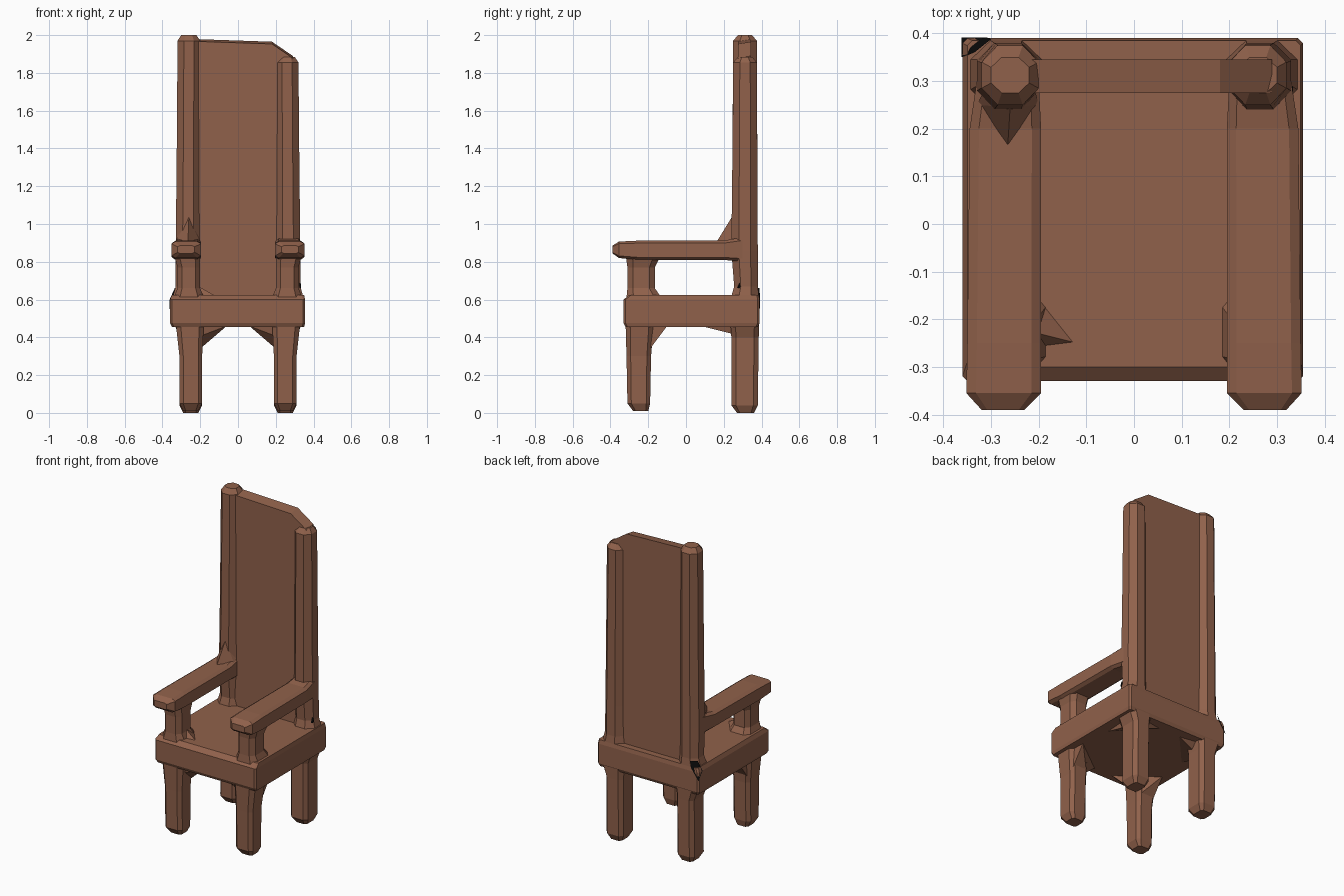
import bpy, bmesh
from mathutils import Vector


def material(name, rgb):
    m = bpy.data.materials.new(name)
    m.diffuse_color = (*rgb, 1)
    return m


WOOD = material("brown wood", (0.28, 0.12, 0.07))
DARK = material("black", (0.003, 0.003, 0.003))


def finish(name, bm, mat=WOOD):
    bmesh.ops.recalc_face_normals(bm, faces=bm.faces[:])
    me = bpy.data.meshes.new(name)
    bm.to_mesh(me)
    bm.free()
    me.materials.append(mat)
    ob = bpy.data.objects.new(name, me)
    bpy.context.collection.objects.link(ob)
    return ob


def loft(name, rings, c=0.2, along_y=False):
    """Chamfered bar through rings of (position, min u, max u, min v, max v)."""
    bm = bmesh.new()
    loops = []
    for t, u0, u1, v0, v1 in rings:
        a, b = (u1 - u0) * c, (v1 - v0) * c
        pts = [(u0 + a, v0), (u1 - a, v0), (u1, v0 + b), (u1, v1 - b),
               (u1 - a, v1), (u0 + a, v1), (u0, v1 - b), (u0, v0 + b)]
        loops.append([bm.verts.new((u, t, v) if along_y else (u, v, t)) for u, v in pts])
    for p, q in zip(loops, loops[1:]):
        for i in range(8):
            j = (i + 1) % 8
            bm.faces.new((p[i], p[j], q[j], q[i]))
    bm.faces.new(loops[0])
    bm.faces.new(loops[-1])
    return finish(name, bm)


def hull(name, pts, mat=WOOD):
    bm = bmesh.new()
    for p in pts:
        bm.verts.new(p)
    bmesh.ops.convex_hull(bm, input=bm.verts[:])
    return finish(name, bm, mat)


def side(s, lo, hi):
    return (lo, hi) if s > 0 else (-hi, -lo)


# seat slab with a slightly bevelled front top edge
loft("seat", [(0.455, -0.35, 0.35, -0.32, 0.38), (0.475, -0.36, 0.355, -0.33, 0.39),
              (0.60, -0.36, 0.355, -0.33, 0.39), (0.625, -0.35, 0.35, -0.30, 0.385)], c=0.015)

for s, word in ((-1, "left"), (1, "right")):
    x0, x1 = side(s, 0.19, 0.31)
    f0, f1 = side(s, 0.21, 0.29)
    # legs with tapered feet
    loft(word + "_front_leg", [(0.01, f0, f1, -0.28, -0.20), (0.05, x0, x1, -0.31, -0.19),
                               (0.30, x0, x1, -0.315, -0.185), (0.48, *side(s, 0.18, 0.33), -0.32, -0.17)], c=0.17)
    loft(word + "_back_leg", [(0.0, f0, f1, 0.27, 0.36), (0.04, x0, x1, 0.24, 0.38),
                              (0.40, x0, x1, 0.24, 0.385), (0.48, *side(s, 0.18, 0.34), 0.235, 0.388)], c=0.17)
    # corner braces under the seat
    hull(word + "_front_brace", [(s * 0.20, -0.19, 0.34), (s * 0.30, -0.19, 0.34), (s * 0.19, -0.27, 0.41),
                                 (s * 0.30, -0.10, 0.46), (s * 0.06, -0.28, 0.46), (s * 0.31, -0.28, 0.46)])
    hull(word + "_back_brace", [(s * 0.19, 0.30, 0.42), (s * 0.28, 0.24, 0.42), (s * 0.28, 0.08, 0.46),
                                (s * 0.06, 0.32, 0.46), (s * 0.30, 0.36, 0.46)])
    # arm support, waisted
    loft(word + "_arm_support", [(0.61, *side(s, 0.18, 0.34), -0.315, -0.13), (0.66, *side(s, 0.20, 0.32), -0.31, -0.165),
                                 (0.77, *side(s, 0.20, 0.32), -0.31, -0.165), (0.84, *side(s, 0.20, 0.34), -0.32, -0.13)], c=0.2)
    # armrest with blunt front end
    loft(word + "_armrest", [(-0.39, *side(s, 0.23, 0.32), 0.845, 0.885), (-0.355, *side(s, 0.195, 0.352), 0.82, 0.907),
                             (-0.25, *side(s, 0.195, 0.35), 0.81, 0.912), (0.20, *side(s, 0.195, 0.345), 0.81, 0.912),
                             (0.30, *side(s, 0.20, 0.33), 0.80, 0.93)], c=0.13, along_y=True)
    # back post
    top = 2.0 if s < 0 else 1.885
    loft(word + "_back_post", [(0.60, *side(s, 0.19, 0.35), 0.235, 0.388), (0.67, *side(s, 0.20, 0.33), 0.255, 0.38),
                               (0.86, *side(s, 0.20, 0.33), 0.24, 0.38), (1.3, *side(s, 0.20, 0.325), 0.245, 0.378),
                               (top - 0.03, *side(s, 0.20, 0.32), 0.25, 0.375),
                               (top, *side(s, 0.22, 0.30), 0.275, 0.35)], c=0.28)

# back panel, sloping down at its right end
outline = [(-0.26, 0.6), (0.27, 0.6), (0.29, 1.89), (0.22, 1.915), (0.18, 1.965), (-0.20, 1.975), (-0.26, 1.98)]
hull("back_panel", [(x, y, z + (0.0 if y > 0.28 else -0.012)) for x, z in outline for y in (0.275, 0.345)])

# wedge where the left armrest meets the back
hull("left_armrest_wedge", [(-0.265, 0.165, 0.91), (-0.33, 0.25, 0.90), (-0.20, 0.25, 0.90),
                            (-0.26, 0.245, 1.04), (-0.31, 0.29, 0.98), (-0.21, 0.29, 0.95)])

# chip left on the front left of the seat
hull("seat_chip", [(-0.20, -0.15, 0.62), (-0.12, -0.25, 0.62), (-0.20, -0.26, 0.62), (-0.20, -0.23, 0.665)])

# dark patch on the back left corner of the seat
hull("dark_corner_patch", [(-0.362, 0.35, 0.60), (-0.362, 0.392, 0.55), (-0.31, 0.392, 0.62),
                           (-0.30, 0.388, 0.66), (-0.335, 0.36, 0.66)], DARK)
hull("dark_side_patch", [(0.325, 0.27, 0.66), (0.325, 0.285, 0.69), (0.325, 0.29, 0.66),
                         (0.334, 0.275, 0.66), (0.334, 0.285, 0.685), (0.334, 0.288, 0.66)], DARK)
